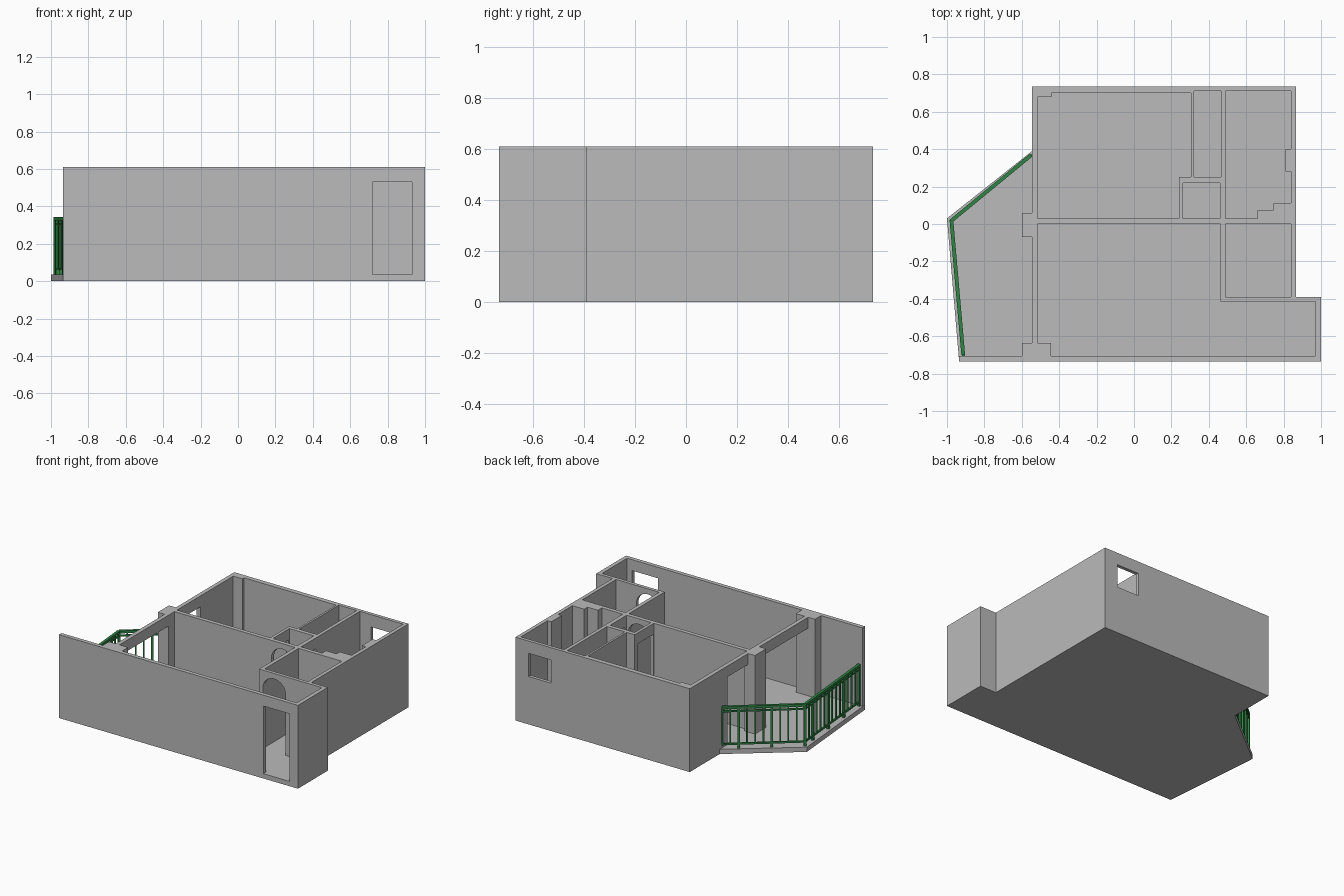
import bpy, bmesh, math
from mathutils import Vector

if "Cube" in bpy.data.objects:
    bpy.data.objects.remove(bpy.data.objects["Cube"])

FLOOR, TOP = 0.035, 0.61


def material(name, rgb):
    m = bpy.data.materials.new(name)
    m.diffuse_color = (*rgb, 1)
    m.use_nodes = True
    m.node_tree.nodes["Principled BSDF"].inputs["Base Color"].default_value = m.diffuse_color
    return m


GREY = material("plaster grey", (0.495, 0.495, 0.495))
GREEN = material("railing green", (0.03, 0.235, 0.06))


def prism(name, pts, vec, mat=GREY):
    """Extrude a closed 3D outline along a vector."""
    bm = bmesh.new()
    face = bm.faces.new([bm.verts.new(p) for p in pts])
    ext = bmesh.ops.extrude_face_region(bm, geom=[face])
    verts = [g for g in ext["geom"] if isinstance(g, bmesh.types.BMVert)]
    bmesh.ops.translate(bm, verts=verts, vec=vec)
    bmesh.ops.recalc_face_normals(bm, faces=bm.faces)
    me = bpy.data.meshes.new(name)
    bm.to_mesh(me)
    bm.free()
    me.materials.append(mat)
    ob = bpy.data.objects.new(name, me)
    bpy.context.collection.objects.link(ob)
    return ob


def plan(name, xy, z0, z1, mat=GREY):
    return prism(name, [(x, y, z0) for x, y in xy], (0, 0, z1 - z0), mat)


def box(name, x0, x1, y0, y1, z0, z1, mat=GREY):
    return plan(name, [(x0, y0), (x1, y0), (x1, y1), (x0, y1)], z0, z1, mat)


# Solid block of the flat, hollowed out by the rooms and openings
shell = plan("flat_walls", [(-.545, -.735), (1, -.735), (1, -.39), (.867, -.39),
                            (.867, .735), (-.545, .735)], 0, TOP)
rooms = {
    "living_room": [(-.515, .03), (.24, .03), (.24, .25), (.305, .25), (.305, .70),
                    (-.44, .70), (-.44, .68), (-.515, .68)],
    "main_room": [(-.445, -.705), (.97, -.705), (.97, -.415), (.462, -.415), (.462, 0),
                  (-.515, 0), (-.515, -.635), (-.445, -.635)],
    "store_room": [(.32, .25), (.465, .25), (.465, .71), (.32, .71)],
    "hall": [(.262, .03), (.46, .03), (.46, .22), (.262, .22)],
    "back_room": [(.49, .03), (.66, .03), (.66, .075), (.745, .075), (.745, .113),
                  (.84, .113), (.84, .28), (.81, .28), (.81, .40), (.84, .40),
                  (.84, .71), (.49, .71)],
    "side_room": [(.49, -.39), (.84, -.39), (.84, 0), (.49, 0)],
}
cutters = [plan(n + "_cutter", p, FLOOR, .8) for n, p in rooms.items()]

# Rectangular openings: doors, balcony openings, rear window
openings = [
    ("front_door", .72, .93, -.76, -.69, FLOOR, .53),
    ("back_window", .58, .76, .69, .76, .35, .52),
    ("balcony_door", -.57, -.50, .06, .30, FLOOR, .53),
    ("balcony_bay", -.57, -.50, -.635, -.07, FLOOR, .53),
    ("living_door", .22, .28, .035, .21, FLOOR, .53),
    ("back_room_door", .44, .51, .05, .20, FLOOR, .53),
]
cutters += [box(n + "_cutter", *d) for n, *d in openings]


def arch_cutter(name, x0, x1, y0, y1, apex):
    r, cx = (x1 - x0) / 2, (x0 + x1) / 2
    pts = [(x0, y0, FLOOR), (x1, y0, FLOOR)]
    pts += [(cx + r * math.cos(math.pi * i / 16), y0,
             apex - r + r * math.sin(math.pi * i / 16)) for i in range(17)]
    return prism(name, pts, (0, y1 - y0, 0))


# Arched doorways
cutters.append(arch_cutter("side_arch_cutter", .492, .675, -.43, -.375, .57))
cutters.append(arch_cutter("hall_arch_cutter", .27, .45, -.015, .045, .57))

for c in cutters:
    mod = shell.modifiers.new(c.name, "BOOLEAN")
    mod.operation, mod.solver, mod.object = "DIFFERENCE", "EXACT", c
bpy.context.view_layer.update()
dg = bpy.context.evaluated_depsgraph_get()
shell_mesh = bpy.data.meshes.new_from_object(shell.evaluated_get(dg))
shell.modifiers.clear()
shell.data = shell_mesh
for c in cutters:
    bpy.data.objects.remove(c)

# Balcony slab, privacy wall and outer pillars
plan("balcony_slab", [(-.545, .39), (-1, .03), (-.935, -.735), (-.545, -.735)], 0, FLOOR)
box("balcony_side_wall", -.935, -.545, -.735, -.705, FLOOR, TOP)
box("middle_pillar", -.60, -.545, -.07, .06, FLOOR, TOP)
box("front_pillar", -.60, -.545, -.705, -.635, FLOOR, TOP)


# Balcony railing
def bar(name, a, b, width, z0, z1):
    a, b = Vector(a), Vector(b)
    d = (b - a).normalized()
    n = Vector((-d.y, d.x)) * width / 2
    plan(name, [a + n, b + n, b - n, a - n], z0, z1, GREEN)


def railing(name, a, b, count):
    a, b = Vector(a), Vector(b)
    d = (b - a).normalized()
    bar(name + "_handrail", a, b, .020, .325, .343)
    bar(name + "_upper_rail", a, b, .012, .300, .310)
    bar(name + "_lower_rail", a, b, .012, .060, .072)
    for i in range(count + 1):
        p = a.lerp(b, i / count)
        post = i % 4 == 2
        w = .016 if post else .010
        bar(name + ("_post" if post else "_baluster"), p - d * w / 2, p + d * w / 2,
            w, FLOOR if post else .066, .33)


railing("back_railing", (-.550, .368), (-.976, .018), 10)
railing("left_railing", (-.976, .018), (-.913, -.70), 14)
